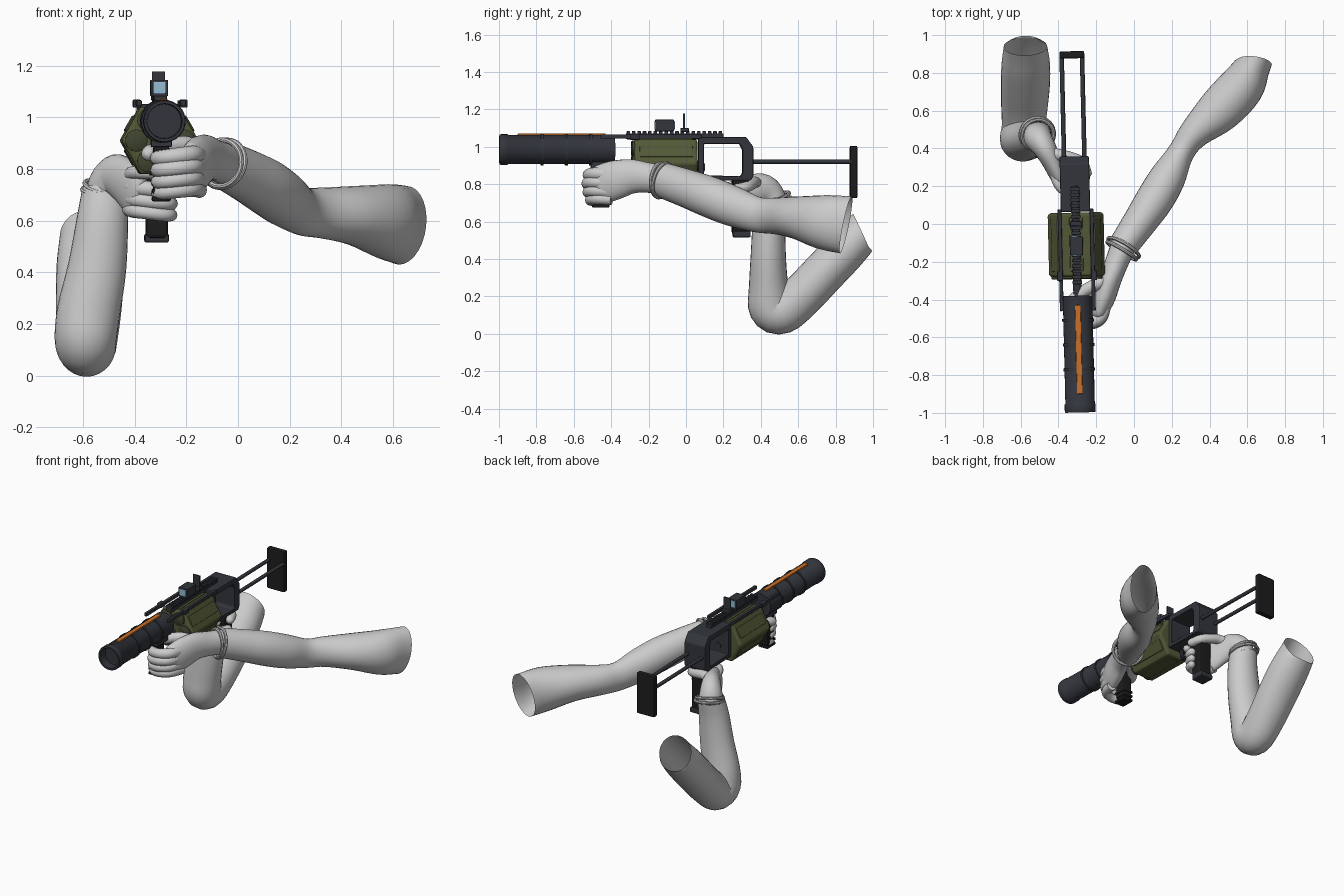
import bpy, bmesh
from math import sin, cos, pi
from mathutils import Vector, Matrix

if "Cube" in bpy.data.objects:
    bpy.data.objects.remove(bpy.data.objects["Cube"])

GUN = Matrix.Translation((-0.308, 0, 0)) @ Matrix.Rotation(0.0237, 4, 'Z')
ID = Matrix.Identity(4)

def mat(name, rgb):
    m = bpy.data.materials.new(name)
    m.diffuse_color = (*rgb, 1)
    m.use_nodes = True
    m.node_tree.nodes["Principled BSDF"].inputs["Base Color"].default_value = m.diffuse_color
    return m

STEEL = mat("gunmetal", (0.032, 0.036, 0.045))
BLACK = mat("rubber", (0.012, 0.012, 0.013))
GREEN = mat("olive", (0.085, 0.098, 0.038))
DKGREEN = mat("dark_olive", (0.05, 0.058, 0.028))
ORANGE = mat("orange", (0.6, 0.16, 0.02))
GLASS = mat("glass", (0.3, 0.5, 0.65))

def finish(name, bm, m=None, world=ID, bevel=0, angle=0.7):
    bmesh.ops.recalc_face_normals(bm, faces=bm.faces)
    me = bpy.data.meshes.new(name)
    bm.to_mesh(me)
    bm.free()
    ob = bpy.data.objects.new(name, me)
    bpy.context.collection.objects.link(ob)
    ob.matrix_world = world
    if m:
        me.materials.append(m)
    if bevel:
        b = ob.modifiers.new("bevel", 'BEVEL')
        b.width, b.segments, b.limit_method = bevel, 2, 'ANGLE'
    else:
        bpy.ops.object.select_all(action='DESELECT')
        ob.select_set(True)
        bpy.context.view_layer.objects.active = ob
        bpy.ops.object.shade_smooth_by_angle(angle=angle)
    return ob

def box(name, x, y, z, m, bevel=0.004, rot=0):
    bm = bmesh.new()
    size = Matrix.Diagonal((x[1]-x[0], y[1]-y[0], z[1]-z[0], 1))
    c = Matrix.Translation(((x[0]+x[1])/2, (y[0]+y[1])/2, (z[0]+z[1])/2))
    bmesh.ops.create_cube(bm, size=1, matrix=c @ Matrix.Rotation(rot, 4, 'Y') @ size)
    return finish(name, bm, m, GUN, bevel)

def skin(bm, rings, close):
    n = len(rings[0])
    for a, b in zip(rings, rings[1:]):
        for i in range(n):
            bm.faces.new((a[i], a[(i+1) % n], b[(i+1) % n], b[i]))
    if close:
        bm.faces.new(rings[0])
        bm.faces.new(rings[-1])

def lathe(name, prof, x, z, m, sides=32, bevel=0):
    """Turned part along the gun's length: prof = (y, radius)."""
    bm = bmesh.new()
    rings = [[bm.verts.new((x + r*cos(2*pi*i/sides), y, z + r*sin(2*pi*i/sides)))
              for i in range(sides)] for y, r in prof]
    skin(bm, rings, True)
    return finish(name, bm, m, GUN, bevel)

def plate(name, outer, inner, w, m):
    """Side profile (y, z) with a window, extruded across x."""
    bm = bmesh.new()
    rings = [[bm.verts.new((x, y, z)) for y, z in p]
             for x, p in ((-w, outer), (w, outer), (w, inner), (-w, inner))]
    skin(bm, rings + [rings[0]], False)
    return finish(name, bm, m, GUN, 0.006)

def limb(name, pts, ref, sides=20, tip=False, shear=(0, 0), steps=4):
    """Smooth sweep through (x, y, z, ra, rb); rb lies along ref."""
    P = [Vector(p) for p in pts]
    P = [2*P[0] - P[1]] + P + [2*P[-1] - P[-2]]
    path = []
    for i in range(1, len(P) - 2):
        a, b, c, d = P[i-1:i+3]
        for k in range(steps):
            t = k / steps
            path.append(0.5*(2*b + (c-a)*t + (2*a-5*b+4*c-d)*t*t + (3*b-a-3*c+d)*t**3))
    path.append(P[-2])
    ctr = [Vector(p[:3]) for p in path]
    rad = [(p[3], p[4]) for p in path]
    if tip:
        t, (ra, rb) = (ctr[-1] - ctr[-2]).normalized(), rad[-1]
        for s, f in ((0.5, 0.87), (0.85, 0.52), (1.0, 0.1)):
            ctr.append(Vector(path[-1][:3]) + t*min(ra, rb)*s)
            rad.append((ra*f, rb*f))
    bm, rings = bmesh.new(), []
    for i, c in enumerate(ctr):
        t = (ctr[min(i+1, len(ctr)-1)] - ctr[max(i-1, 0)]).normalized()
        b = Vector(ref)
        b = (b - t*b.dot(t)).normalized()
        a = t.cross(b)
        ring = []
        for k in range(sides):
            u, v = rad[i][0]*sin(2*pi*k/sides), rad[i][1]*cos(2*pi*k/sides)
            end = shear[0]*u + shear[1]*v if i == len(ctr)-1 else 0
            ring.append(bm.verts.new(c + a*u + b*v + t*end))
        rings.append(ring)
    skin(bm, rings, tip)
    return finish(name, bm, angle=1.2)

def finger(name, pts, r):
    """Finger tapering a little to a round tip."""
    n = len(pts)
    limb(name, [(*p, r*(1.08-.22*i/n), r*(1.08-.22*i/n)) for i, p in enumerate(pts)], (0, 0, 1), 12, True)

def cuff(name, loc, axis, r):
    bpy.ops.mesh.primitive_torus_add(major_radius=r, minor_radius=0.01, major_segments=32,
        minor_segments=8, location=loc, rotation=Vector(axis).to_track_quat('Z', 'Y').to_euler())
    bpy.context.object.name = name
    bpy.ops.object.shade_smooth_by_angle()

# Barrel with hollow muzzle, bands and stripe
lathe("barrel", [(-0.38, 0.078), (-0.95, 0.078), (-0.955, 0.082), (-0.99, 0.082), (-0.998, 0.079),
                 (-0.998, 0.068), (-0.94, 0.066)], 0, 0.985, STEEL)
for y in (-0.77, -0.64, -0.51):
    lathe("barrel_band", [(y-.008, .076), (y-.008, .084), (y+.008, .084), (y+.008, .076)], 0, .985, STEEL)
box("barrel_stripe", (-.015, .015), (-.9, -.43), (1.05, 1.071), ORANGE)

# Fluted six-chamber drum
DZ = 0.91
lathe("drum", [(-.28, .135), (-.27, .15), (.05, .15), (.06, .138)], 0, DZ, GREEN, 6, 0.008)
for k in range(6):
    a = k*pi/3
    lathe("chamber_cap", [(-.27, .043), (-.288, .043), (-.292, .037)], .092*cos(a), DZ + .092*sin(a), DKGREEN, 20)
    b = a + pi/6
    cx, cz = .126*cos(b), DZ + .126*sin(b)
    box("drum_panel", (cx-.01, cx+.01), (-.25, .035), (cz-.035, cz+.035), GREEN, .005, -b)
lathe("drum_axle", [(-.42, .022), (.1, .022)], 0, .89, STEEL, 16)

# Frame, side rods and rail
plate("rear_frame", [(.065, .82), (.345, .82), (.358, .84), (.358, 1.0), (.32, 1.052), (.065, 1.052)],
      [(.095, .848), (.29, .842), (.3, .855), (.3, .985), (.285, 1.015), (.095, 1.015)], .078, STEEL)
for s in (-1, 1):
    box("side_rod", (s*.085-.01, s*.085+.01), (-.46, .08), (1.043, 1.066), STEEL)
    box("rod_end", (s*.09-.016, s*.09+.016), (-.30, -.25), (1.037, 1.069), STEEL, .006)
box("rail_base", (-.02, .02), (-.32, .2), (1.04, 1.072), STEEL)
for i in range(18):
    y = -.318 + i*.029
    box("rail_tooth", (-.025, .025), (y, y+.018), (1.066, 1.083), STEEL, .002)

# Sights
box("sight_body", (-.034, .034), (-.165, -.065), (1.082, 1.145), STEEL)
box("sight_lens", (-.024, .024), (-.169, -.06), (1.092, 1.137), GLASS, .003)
box("rear_sight_leaf", (-.026, .026), (-.016, -.006), (1.08, 1.178), STEEL, .002)
box("rear_sight_base", (-.03, .03), (-.03, .015), (1.08, 1.1), STEEL)

# Folding stock
for s in (-1, 1):
    lathe("stock_rod", [(.34, .012), (.89, .012)], s*.054, .92, STEEL, 12)
box("butt_plate", (-.066, .066), (.877, .915), (.725, 1.005), BLACK, .008)

# Grips and trigger
plate("trigger_guard", [(.1, .74), (.27, .74), (.27, .83), (.09, .83)],
      [(.112, .752), (.258, .752), (.258, .82), (.102, .82)], .014, STEEL)
box("trigger", (-.008, .008), (.185, .2), (.765, .825), STEEL, .003)
box("rear_grip", (-.043, .043), (.245, .335), (.53, .83), BLACK, .014)
box("rear_grip_base", (-.047, .047), (.25, .345), (.515, .55), STEEL, .008)
box("front_grip_mount", (-.04, .04), (-.51, -.39), (.885, .92), STEEL)
box("front_grip", (-.032, .032), (-.495, -.415), (.69, .89), BLACK, .012)
for z in (.675, .705, .735):
    box("front_grip_rib", (-.036, .036), (-.502, -.41), (z, z+.018), BLACK, .005)

# Left arm: sleeve, cuff, fist around the front grip
limb("left_sleeve", [(-.06, -.12, .82, .078, .095), (.03, .01, .775, .09, .103), (.11, .13, .73, .1, .11),
     (.18, .25, .682, .095, .108), (.25, .38, .637, .07, .095), (.32, .48, .63, .083, .098),
     (.45, .6, .62, .118, .115), (.57, .73, .597, .12, .145), (.638, .855, .582, .088, .155)],
     (0, 0, 1), 28, shear=(.3, .12))
cuff("left_cuff", (-.055, -.125, .82), (.5, .83, -.25), .095)
cuff("left_cuff_inner", (-.065, -.142, .823), (.5, .83, -.1), .09)
limb("left_palm", [(-.05, -.10, .82, .068, .082), (-.09, -.2, .834, .062, .08), (-.125, -.29, .841, .06, .092),
     (-.155, -.38, .822, .06, .105), (-.178, -.45, .80, .05, .105)], (0, 0, 1), 24, True)
for i, z in enumerate((.852, .806, .76, .718)):
    d = (.004, -.004, .0, .012)[i]
    finger("left_finger", [(-.15, -.41+d, z), (-.172, -.49+d, z+.004), (-.215, -.52+d, z),
                           (-.265, -.522+d, z-.006), (-.303, -.50+d, z-.01), (-.312, -.46+d, z-.01)],
           .033 - .0015*i)
finger("left_thumb", [(-.14, -.29, .87), (-.2, -.32, .893), (-.27, -.36, .885), (-.33, -.41, .868),
                      (-.345, -.44, .86)], .033)

# Right arm: bent sleeve, cuff, hand on the rear grip
limb("right_sleeve", [(-.515, .465, .72, .08, .088), (-.525, .445, .6, .087, .1), (-.545, .44, .42, .094, .113),
     (-.578, .442, .25, .106, .122), (-.59, .455, .145, .122, .12), (-.585, .515, .122, .122, .115),
     (-.58, .62, .205, .117, .123), (-.575, .74, .33, .116, .13), (-.573, .85, .445, .115, .128),
     (-.575, .94, .54, .105, .115)], (1, 0, 0), 28, shear=(-.4, 0))
cuff("right_cuff", (-.512, .475, .71), (.12, -.2, 1), .09)
cuff("right_cuff_inner", (-.509, .47, .728), (.2, -.3, 1), .085)
limb("right_palm", [(-.515, .47, .68, .07, .078), (-.505, .45, .745, .075, .072), (-.475, .405, .775, .082, .062),
     (-.44, .34, .755, .092, .053), (-.41, .275, .725, .1, .047), (-.395, .235, .705, .095, .04)],
     (.89, .45, 0), 24, True)
for i, z in enumerate((.725, .678, .634)):
    finger("right_finger", [(-.42, .29, z+.01), (-.405, .235, z+.005), (-.365, .21, z), (-.31, .207, z-.008),
                            (-.27, .225, z-.012), (-.258, .26, z-.012)], .031 - .002*i)
finger("right_index", [(-.42, .28, .775), (-.405, .22, .785), (-.37, .178, .787), (-.315, .17, .785),
                       (-.285, .18, .784)], .026)
finger("right_thumb", [(-.45, .38, .80), (-.395, .365, .81), (-.335, .352, .8), (-.275, .325, .785),
                       (-.25, .27, .775)], .03)
